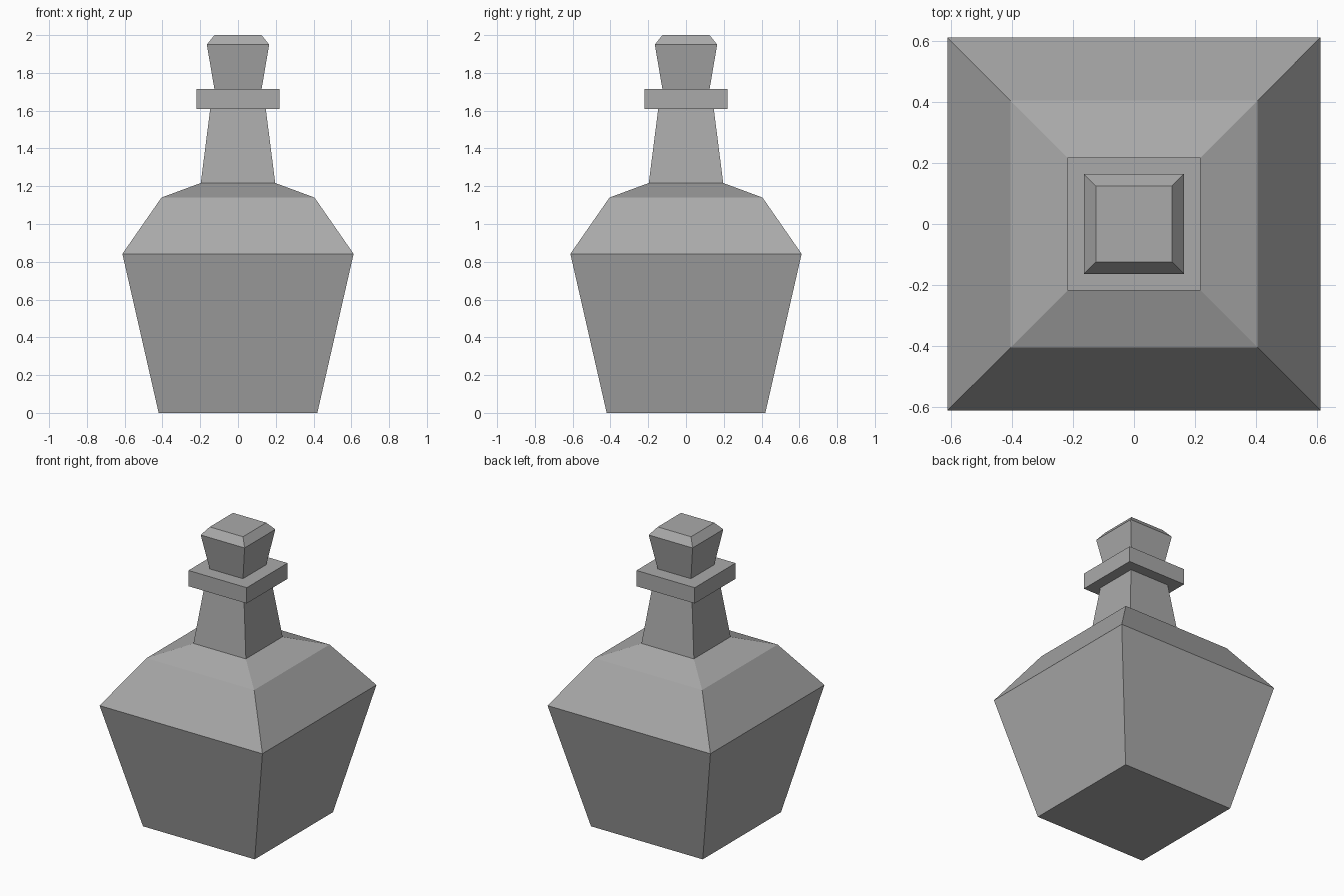
import bpy
import bmesh

cube = bpy.data.objects.get("Cube")
if cube:
    bpy.data.objects.remove(cube, do_unlink=True)

grey = bpy.data.materials.new("plain_grey")
grey.use_nodes = True
grey.diffuse_color = (0.4, 0.4, 0.4, 1)
grey.node_tree.nodes["Principled BSDF"].inputs["Base Color"].default_value = (0.4, 0.4, 0.4, 1)


def square_stack(name, profile):
    """Closed, flat-faced solid through square rings given as (half width, height)."""
    bm = bmesh.new()
    rings = [[bm.verts.new((sx * w, sy * w, z))
              for sx, sy in ((-1, -1), (1, -1), (1, 1), (-1, 1))]
             for w, z in profile]
    for low, high in zip(rings, rings[1:]):
        for i in range(4):
            j = (i + 1) % 4
            bm.faces.new((low[i], low[j], high[j], high[i]))
    bm.faces.new(rings[0][::-1])
    bm.faces.new(rings[-1])
    mesh = bpy.data.meshes.new(name)
    bm.to_mesh(mesh)
    bm.free()
    mesh.materials.append(grey)
    obj = bpy.data.objects.new(name, mesh)
    bpy.context.collection.objects.link(obj)
    return obj


# Bottle body with sloping shoulders, and its tapering neck
square_stack("bottle", [(0.42, 0), (0.612, 0.842), (0.405, 1.14),
                        (0.197, 1.217), (0.147, 1.61)])

# Flat collar around the mouth
square_stack("collar", [(0.219, 1.608), (0.219, 1.715)])

# Flared stopper with a chamfered top
square_stack("stopper", [(0.125, 1.715), (0.165, 1.95), (0.125, 2.0)])
